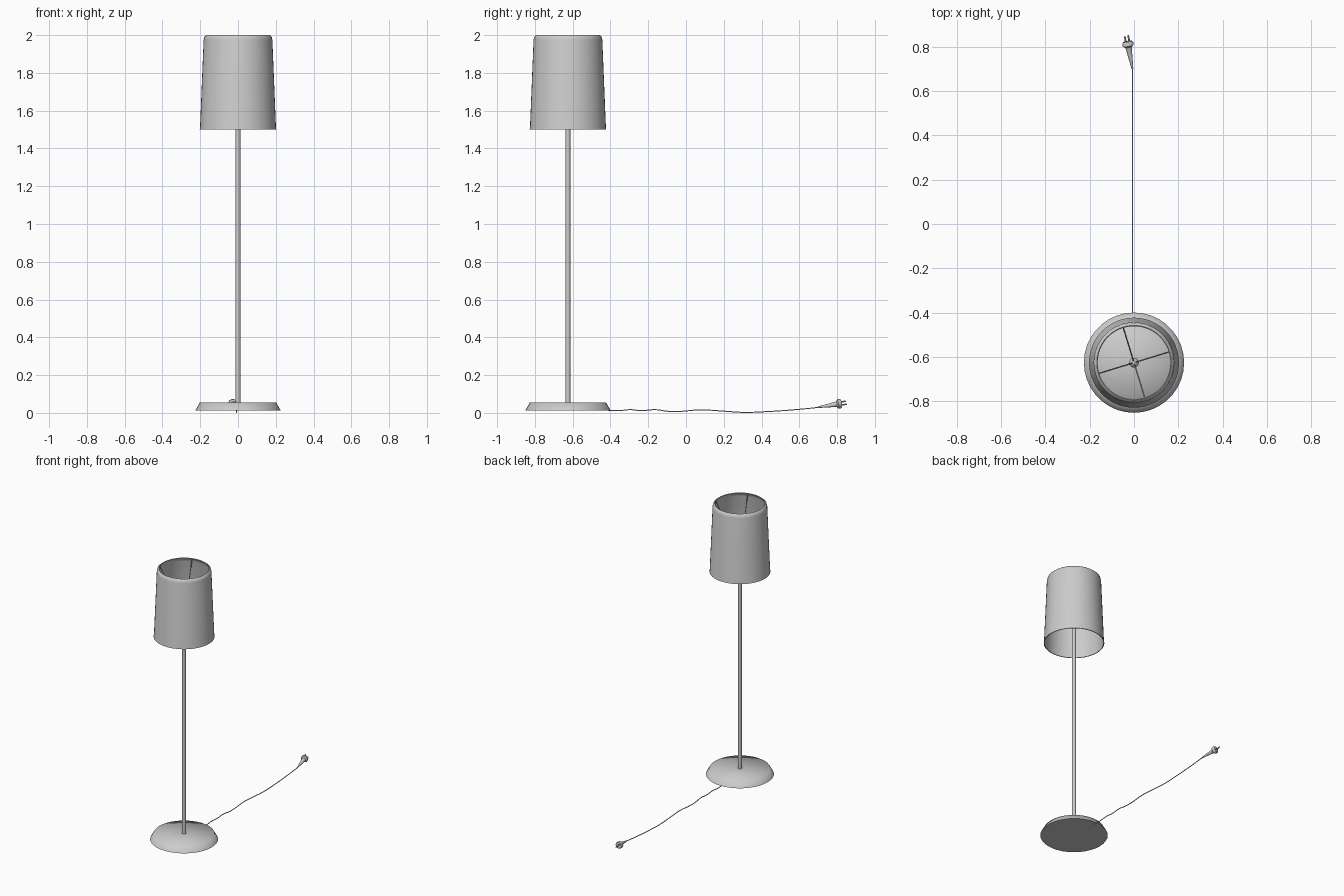
import bpy, bmesh, math
from mathutils import Vector

cube = bpy.data.objects.get("Cube")
if cube:
    bpy.data.objects.remove(cube)

AXIS_Y = -0.625   # lamp axis; the cord runs from here towards +y

grey = bpy.data.materials.new("lamp grey")
grey.use_nodes = True
grey.diffuse_color = (0.6, 0.6, 0.6, 1)
grey.node_tree.nodes["Principled BSDF"].inputs["Base Color"].default_value = (0.6, 0.6, 0.6, 1)


def finish(obj, angle=40):
    """Assign the material and smooth the surface below the given angle."""
    obj.data.materials.append(grey)
    bpy.ops.object.select_all(action='DESELECT')
    obj.select_set(True)
    bpy.context.view_layer.objects.active = obj
    bpy.ops.object.shade_smooth_by_angle(angle=math.radians(angle))
    return obj


def lathe(name, profile, sides, angle=40, location=(0, AXIS_Y, 0)):
    """Spin a (radius, height) profile around the vertical axis."""
    bm = bmesh.new()
    verts = [bm.verts.new((r, 0, z)) for r, z in profile]
    edges = [bm.edges.new(pair) for pair in zip(verts, verts[1:])]
    bmesh.ops.spin(bm, geom=verts + edges, axis=(0, 0, 1), cent=(0, 0, 0),
                   angle=math.tau, steps=sides, use_duplicate=False)
    bmesh.ops.remove_doubles(bm, verts=bm.verts, dist=0.0002)
    bmesh.ops.recalc_face_normals(bm, faces=bm.faces)
    mesh = bpy.data.meshes.new(name)
    bm.to_mesh(mesh)
    bm.free()
    obj = bpy.data.objects.new(name, mesh)
    obj.location = location
    bpy.context.collection.objects.link(obj)
    return finish(obj, angle)


def tube(name, points, radius):
    """Round wire through the points."""
    curve = bpy.data.curves.new(name, 'CURVE')
    curve.dimensions = '3D'
    curve.bevel_depth = radius
    curve.bevel_resolution = 1
    curve.resolution_u = 5
    curve.use_fill_caps = True
    spline = curve.splines.new('BEZIER')
    spline.bezier_points.add(len(points) - 1)
    for bp, co in zip(spline.bezier_points, points):
        bp.co = co
        bp.handle_left_type = bp.handle_right_type = 'AUTO'
    obj = bpy.data.objects.new(name, curve)
    bpy.context.collection.objects.link(obj)
    bpy.ops.object.select_all(action='DESELECT')
    obj.select_set(True)
    bpy.context.view_layer.objects.active = obj
    bpy.ops.object.convert(target='MESH')
    return finish(bpy.context.object)


# Weighted foot: its top blends softly into the sloping rim
lathe("base", [(0, 0.013), (0.226, 0.013), (0.202, 0.055), (0, 0.055)], 36, angle=75)

# Stem and the fitting on top of it
lathe("pole", [(0, 0.05), (0.013, 0.05), (0.013, 1.62), (0, 1.62)], 16)
lathe("pole_cap", [(0.022 * math.sin(math.pi * i / 8), 1.63 - 0.022 * math.cos(math.pi * i / 8))
                   for i in range(9)], 16)

# Thin tapered shade with a rounded, turned-in upper lip
lathe("shade", [(0.198, 1.5), (0.203, 1.5), (0.201, 1.51), (0.182, 1.975), (0.178, 1.992),
                (0.168, 2.0), (0.164, 1.997), (0.172, 1.985), (0.177, 1.97), (0.198, 1.5)],
      48, angle=50)

# Four wires carrying the shade
for i in range(4):
    a = math.radians(17 + 90 * i)
    rim = (0.168 * math.cos(a), AXIS_Y + 0.168 * math.sin(a), 1.99)
    tube(f"shade_wire_{i + 1}", [(0, AXIS_Y, 1.63), rim], 0.003)

# Power cord lying loosely on the floor
path = [(-0.43, 0.018), (-0.36, 0.015), (-0.29, 0.02), (-0.24, 0.015), (-0.16, 0.02),
        (-0.1, 0.012), (-0.03, 0.011), (0.07, 0.019), (0.19, 0.013), (0.3, 0.006),
        (0.45, 0.011), (0.6, 0.022), (0.71, 0.033)]
tube("power_cord", [(-0.007, y, z - 0.003) for y, z in path], 0.003)

# Plug: cone sleeve, rounded body and two pins, aimed along the end of the cord
start = Vector((-0.007, 0.7, 0.03))
aim = Vector((-0.02, 0.11, 0.018))
turn = aim.to_track_quat('Z', 'Y')
sleeve = lathe("plug_sleeve", [(0, 0), (0.004, 0), (0.015, 0.105), (0, 0.105)], 12, location=start)
body = lathe("plug_body", [(0, 0.1), (0.016, 0.1), (0.025, 0.107), (0.025, 0.119),
                           (0.02, 0.126), (0, 0.126)], 16, location=start)
parts = [sleeve, body]
for i, side in enumerate((-1, 1)):
    offset = turn @ Vector((0.008 * side, 0.008 * side, 0))
    parts.append(lathe(f"plug_pin_{i + 1}", [(0, 0.12), (0.004, 0.12), (0.004, 0.152), (0, 0.154)],
                       8, location=start + offset))
for part in parts:
    part.rotation_mode = 'QUATERNION'
    part.rotation_quaternion = turn
